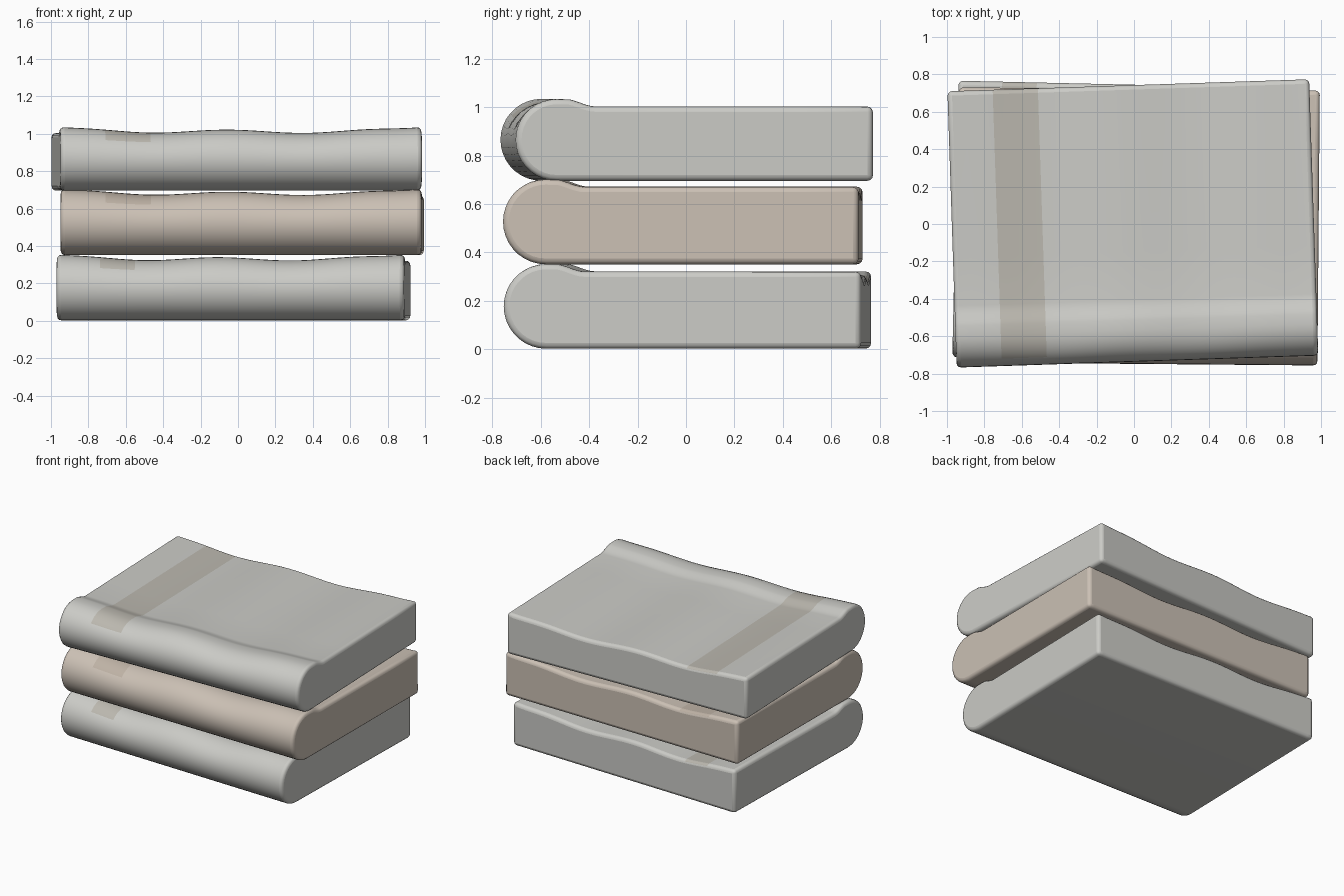
import bpy, bmesh, math

if "Cube" in bpy.data.objects:
    bpy.data.objects.remove(bpy.data.objects["Cube"])


def material(name, rgb):
    m = bpy.data.materials.new(name)
    m.diffuse_color = (*rgb, 1)
    m.use_nodes = True
    m.node_tree.nodes["Principled BSDF"].inputs["Base Color"].default_value = m.diffuse_color
    return m


grey = material("grey_cloth", (0.60, 0.60, 0.57))
tan = material("tan_cloth", (0.60, 0.53, 0.46))
grey_band = material("grey_band", (0.50, 0.48, 0.43))
tan_band = material("tan_band", (0.52, 0.45, 0.38))


def sag(t):
    # soft dips along the top of the fold, zero at both ends
    return -(1 - t ** 4) * (0.023 + 0.009 * math.cos(2 * math.pi * (t - 0.35) / 0.85))


def profile(depth, h):
    # folded side outline: round front roll, slight step, flat top, square back
    r, f, b = h / 2, -depth / 2, depth / 2
    pts = [(f + r - r * math.sin(math.pi * i / 18), r - r * math.cos(math.pi * i / 18))
           for i in range(19)]
    y0 = f + r
    for i in range(1, 8):
        s = i / 7
        pts.append((y0 + 0.035 + 0.125 * s, h - 0.031 * s * s * (3 - 2 * s)))
    pts += [(y, h - 0.031) for y in (-0.15, 0.15, 0.45)] + [(b, h - 0.031), (b, 0)]
    return pts


def towel(name, width, depth, h, base, cx, cy, turn, mats):
    bm = bmesh.new()
    prof, rows, n = profile(depth, h), [], 40
    for i in range(n + 1):
        t = 2 * i / n - 1
        row = []
        for y, z in prof:
            back = 1 + 0.4 * max(0, min(1, (y + 0.5) / 1.2))
            row.append(bm.verts.new((t * width / 2, y, z + sag(t) * back * (z / h) ** 2)))
        rows.append(row)
    k = len(prof)
    for a, b in zip(rows, rows[1:]):
        for j in range(k):
            bm.faces.new((a[j], a[(j + 1) % k], b[(j + 1) % k], b[j]))
    bm.faces.new(rows[0])
    bm.faces.new(rows[-1])
    bmesh.ops.recalc_face_normals(bm, faces=bm.faces)
    # darker woven band across the top
    for f in bm.faces:
        c = f.calc_center_median()
        if -0.71 < c.x < -0.49 and f.normal.z > 0.7:
            f.material_index = 1
    me = bpy.data.meshes.new(name)
    bm.to_mesh(me)
    bm.free()
    for m in mats:
        me.materials.append(m)
    ob = bpy.data.objects.new(name, me)
    bpy.context.collection.objects.link(ob)
    ob.location = (cx, cy, base)
    ob.rotation_euler.z = math.radians(turn)
    # soft hems on ends and back
    bev = ob.modifiers.new("hem", 'BEVEL')
    bev.width, bev.segments = 0.024, 3
    bev.limit_method, bev.angle_limit = 'ANGLE', math.radians(45)
    bev.use_clamp_overlap = False
    bpy.ops.object.select_all(action='DESELECT')
    ob.select_set(True)
    bpy.context.view_layer.objects.active = ob
    bpy.ops.object.shade_smooth_by_angle(angle=math.radians(40))


towel("bottom_towel", 1.86, 1.478, 0.352, 0.002, -0.025, 0.006, -1.3, (grey, grey_band))
towel("middle_towel", 1.93, 1.47, 0.353, 0.351, 0.022, -0.013, -0.5, (tan, tan_band))
towel("top_towel", 1.935, 1.478, 0.340, 0.696, -0.006, 0.003, 1.9, (grey, grey_band))
